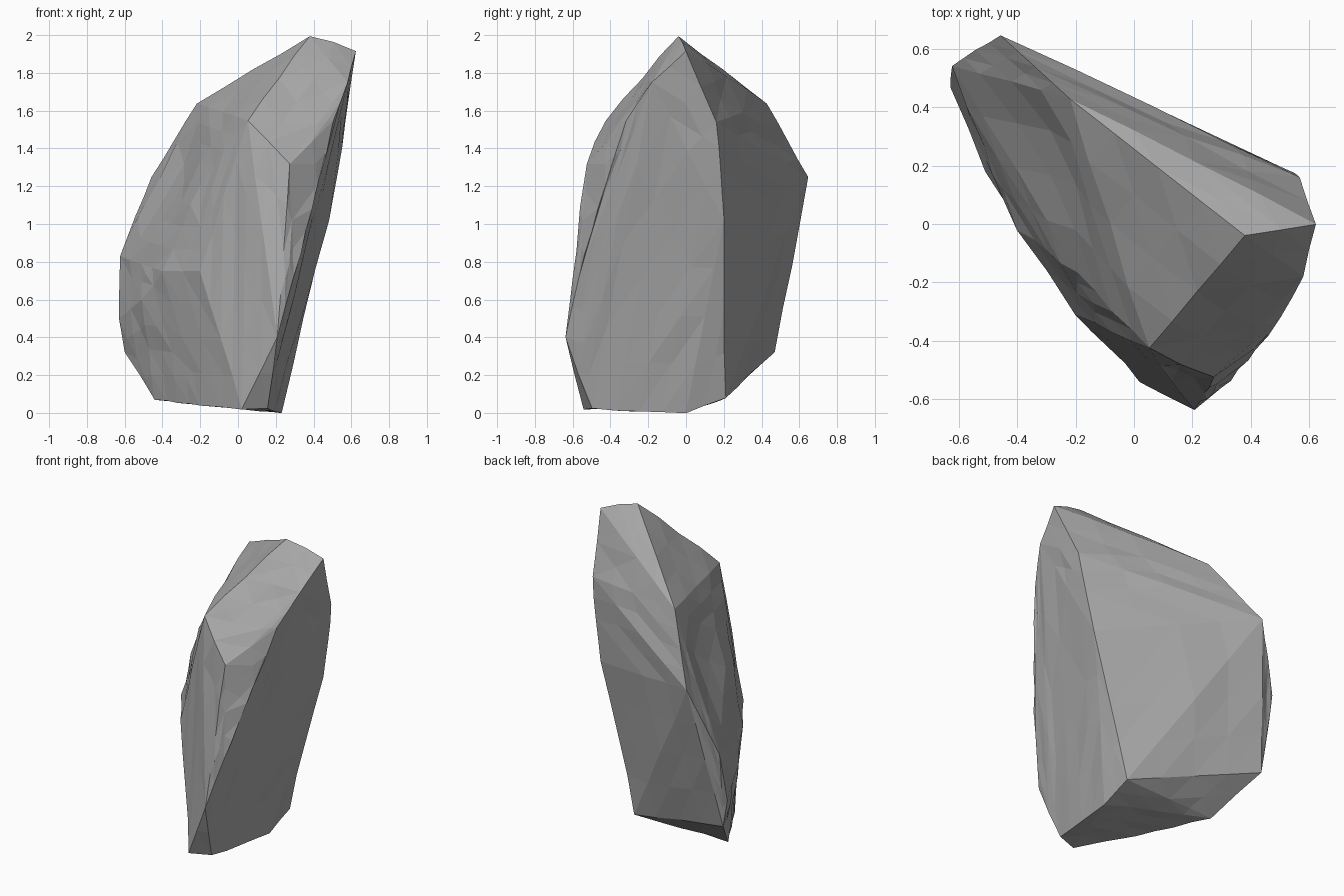
import bpy, bmesh, random
from mathutils import Vector

random.seed(4)
cube = bpy.data.objects.get("Cube")
if cube:
    bpy.data.objects.remove(cube, do_unlink=True)

# Stone colour
stone = bpy.data.materials.new("warm_grey_stone")
stone.use_nodes = True
grey = (0.4, 0.4, 0.4, 1)
stone.diffuse_color = grey
stone.node_tree.nodes["Principled BSDF"].inputs["Base Color"].default_value = grey

# Main corners of the boulder, grouped by region
crown = [(.38, -.04, 2), (.63, 0, 1.92), (-.22, .43, 1.64), (.05, -.43, 1.55)]
back = [(.575, .165, 1.54), (-.46, .65, 1.25), (.48, .2, 1.02), (.23, .21, .08)]
side = [(.58, -.18, 1.75), (.51, -.32, 1.55), (.42, -.43, 1.2), (.275, -.53, 1.32),
        (.3, -.57, .72), (.21, -.645, .4)]
foot = [(.16, -.5, .02), (.02, -.54, .02), (.23, 0, 0), (-.2, -.22, .04), (-.44, .19, .07)]
flank = [(-.63, .545, .83), (-.635, .47, .5), (-.6, .47, .32), (-.51, .18, .6),
         (-.4, -.02, .75), (-.2, -.31, .75), (-.2, -.17, 1.22)]

# Chipped flat faces spanned between the corners
bm = bmesh.new()
for p in crown + back + side + foot + flank:
    bm.verts.new(p)
hull = bmesh.ops.convex_hull(bm, input=bm.verts)
loose = [v for v in bm.verts if not v.link_faces]
bmesh.ops.delete(bm, geom=loose, context='VERTS')
corners = set(bm.verts)

# Finer facets with slight unevenness, corners kept in place
for cut in range(2):
    long_edges = [e for e in bm.edges if e.calc_length() > .22]
    bmesh.ops.subdivide_edges(bm, edges=long_edges, cuts=1, use_grid_fill=True)
    bmesh.ops.triangulate(bm, faces=bm.faces)
bm.normal_update()
for v in bm.verts:
    if v not in corners:
        v.co += v.normal * random.uniform(-.009, .004)

# Shallow hollow beside the left shoulder
hollow = Vector((-.36, .25, 1.28))
for v in bm.verts:
    near = max(0, 1 - (v.co - hollow).length / .3)
    if v not in corners:
        v.co -= v.normal * near * .05
bmesh.ops.recalc_face_normals(bm, faces=bm.faces)

mesh = bpy.data.meshes.new("boulder")
bm.to_mesh(mesh)
bm.free()
mesh.materials.append(stone)
boulder = bpy.data.objects.new("boulder", mesh)
bpy.context.collection.objects.link(boulder)
